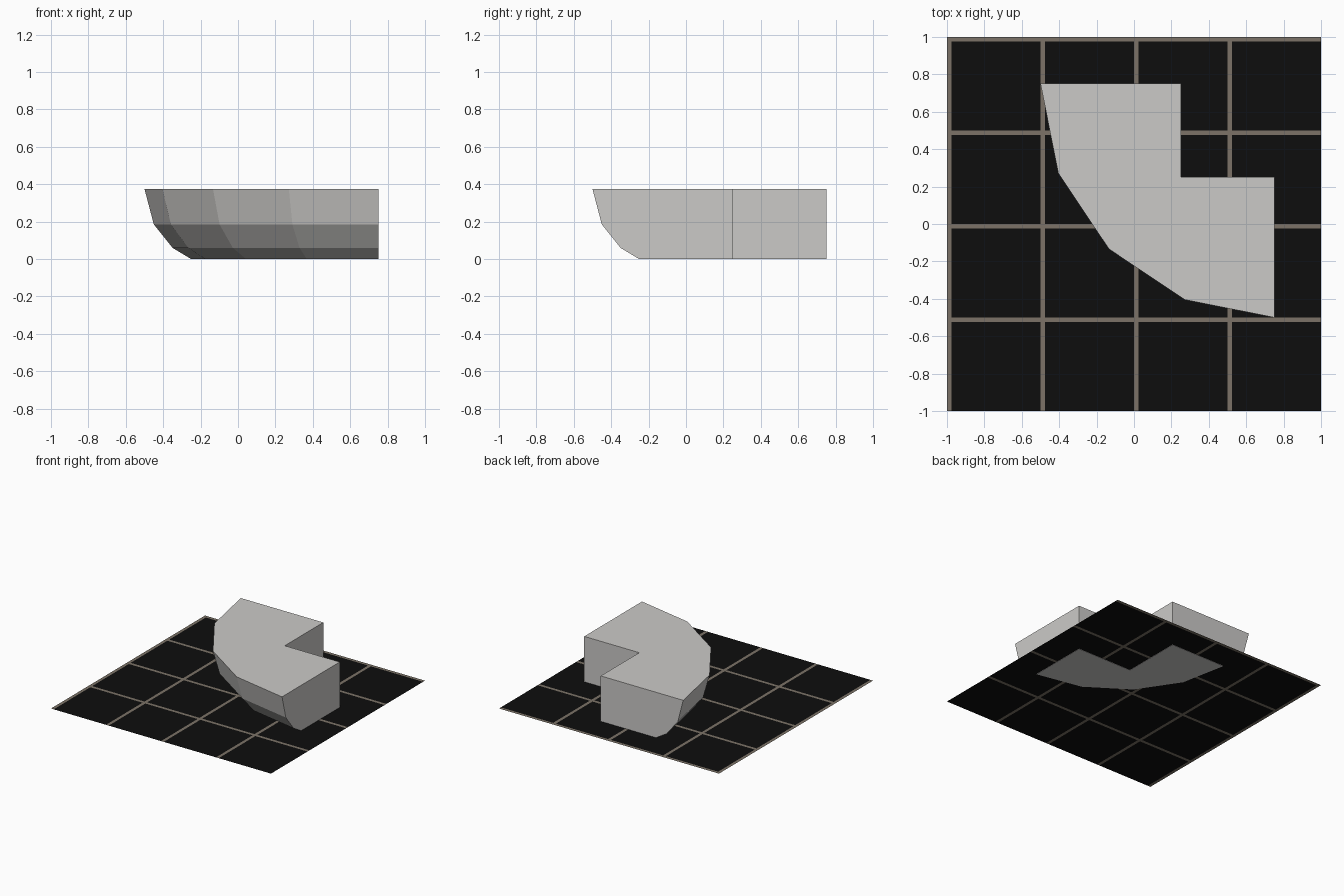
import bpy, bmesh, math

if "Cube" in bpy.data.objects:
    bpy.data.objects.remove(bpy.data.objects["Cube"])


def material(name, rgb):
    m = bpy.data.materials.new(name)
    m.diffuse_color = (*rgb, 1)
    m.use_nodes = True
    m.node_tree.nodes["Principled BSDF"].inputs["Base Color"].default_value = m.diffuse_color
    return m


def make_object(name, bm, mats):
    mesh = bpy.data.meshes.new(name)
    bm.to_mesh(mesh)
    bm.free()
    for m in mats:
        mesh.materials.append(m)
    ob = bpy.data.objects.new(name, mesh)
    bpy.context.collection.objects.link(ob)
    return ob


stone = material("pale stone", (0.6, 0.59, 0.575))
black = material("black tile", (0.004, 0.004, 0.004))
grout = material("tan grout", (0.20, 0.17, 0.135))

# Tiled floor: each tile has grout along its left and back edges
TILE, GAP = 0.5, 0.025
xs = sorted(v for i in range(4) for v in (-1 + i * TILE, -1 + i * TILE + GAP)) + [1]
ys = [-x for x in reversed(xs)]
bm = bmesh.new()
grid = [[bm.verts.new((x, y, 0.002)) for y in ys] for x in xs]
for i in range(len(xs) - 1):
    for j in range(len(ys) - 1):
        f = bm.faces.new((grid[i][j], grid[i + 1][j], grid[i + 1][j + 1], grid[i][j + 1]))
        # odd columns and even rows are the wide tile bands
        f.material_index = 0 if i % 2 == 1 and j % 2 == 0 else 1
make_object("tiled_floor", bm, [black, grout])

# Curved corner block: quarter-round rings swept about a corner, square notch inside
CENTRE, SEGMENTS = 0.75, 4
profile = [(1.0, 0.0), (1.10, 0.06), (1.20, 0.185), (1.25, 0.375)]  # radius, height
notch = [(0.75, 0.25), (0.25, 0.25), (0.25, 0.75)]
bm = bmesh.new()
rings = []
for r, z in profile:
    arc = []
    for k in range(SEGMENTS + 1):
        a = math.pi + k * math.pi / 2 / SEGMENTS
        arc.append((CENTRE + r * math.cos(a), CENTRE + r * math.sin(a)))
    rings.append([bm.verts.new((x, y, z)) for x, y in arc + notch])
for low, high in zip(rings, rings[1:]):
    n = len(low)
    for k in range(n):
        m = (k + 1) % n
        bm.faces.new((low[k], low[m], high[m], high[k]))
bm.faces.new(rings[-1])
bm.faces.new(list(reversed(rings[0])))
bmesh.ops.recalc_face_normals(bm, faces=bm.faces)
make_object("curved_corner_block", bm, [stone])
